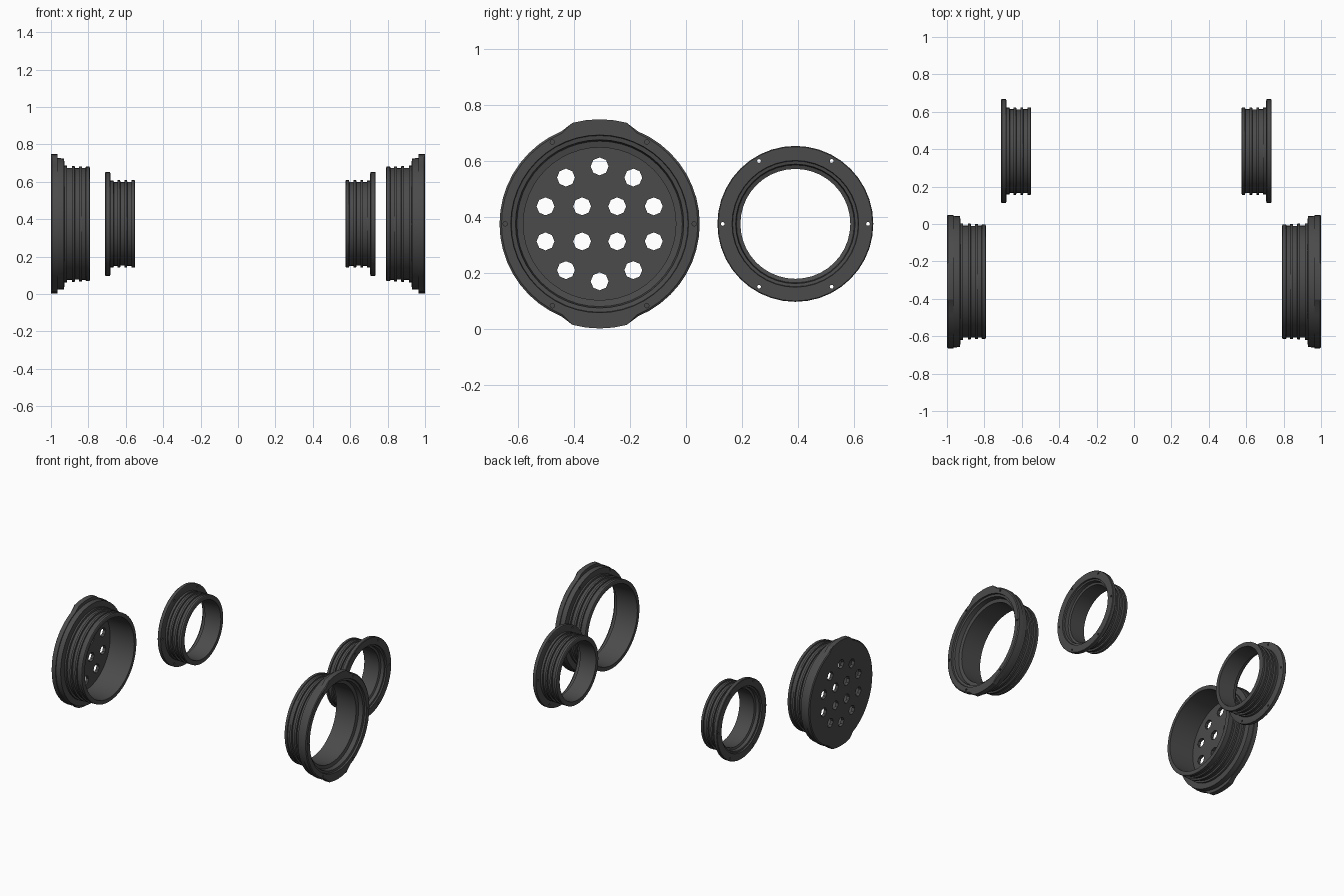
import bpy, bmesh
from math import sin, cos, pi, radians

if "Cube" in bpy.data.objects:
    bpy.data.objects.remove(bpy.data.objects["Cube"])

CZ = 0.375
mat = bpy.data.materials.new("dark_plastic")
mat.diffuse_color = (0.07, 0.07, 0.07, 1)
mat.use_nodes = True
mat.node_tree.nodes["Principled BSDF"].inputs["Base Color"].default_value = mat.diffuse_color


def lathe(name, profile, side, x0, cy, segs, tab=None):
    """Revolve (depth, radius) points about x; tab = (indices, radius) raises top and bottom lugs."""
    bm = bmesh.new()
    rows = []
    for s in range(segs):
        a = 2 * pi * s / segs
        lug = tab and abs(cos(a)) < sin(radians(16))
        row = []
        for i, (d, r) in enumerate(profile):
            if lug and i in tab[0]:
                r = tab[1]
            row.append(bm.verts.new((side * (x0 - d), cy + r * cos(a), CZ + r * sin(a))))
        rows.append(row)
    n = len(profile)
    for s in range(segs):
        A, B = rows[s], rows[(s + 1) % segs]
        for i in range(n):
            if profile[i][1] == 0 and profile[(i + 1) % n][1] == 0:
                continue
            j = (i + 1) % n
            bm.faces.new((A[i], B[i], B[j], A[j]))
    bmesh.ops.remove_doubles(bm, verts=bm.verts, dist=1e-5)
    bmesh.ops.recalc_face_normals(bm, faces=bm.faces)
    me = bpy.data.meshes.new(name)
    bm.to_mesh(me)
    bm.free()
    ob = bpy.data.objects.new(name, me)
    bpy.context.collection.objects.link(ob)
    me.materials.append(mat)
    return ob


def drill(ob, x, length, spots, r, sides=8):
    """Cut holes along x at the (y, z) spots."""
    bm = bmesh.new()
    for y, z in spots:
        rows = [[bm.verts.new((x + e * length / 2, y + r * cos(2 * pi * k / sides),
                               z + r * sin(2 * pi * k / sides))) for k in range(sides)]
                for e in (-1, 1)]
        bm.faces.new(rows[0])
        bm.faces.new(rows[1])
        for k in range(sides):
            m = (k + 1) % sides
            bm.faces.new((rows[0][k], rows[0][m], rows[1][m], rows[1][k]))
    bmesh.ops.recalc_face_normals(bm, faces=bm.faces)
    me = bpy.data.meshes.new("cutter")
    bm.to_mesh(me)
    bm.free()
    cut = bpy.data.objects.new("cutter", me)
    bpy.context.collection.objects.link(cut)
    cut.hide_render = True
    mod = ob.modifiers.new("holes", 'BOOLEAN')
    mod.operation, mod.solver, mod.object = 'DIFFERENCE', 'EXACT', cut
    bpy.context.view_layer.objects.active = ob
    bpy.ops.object.modifier_apply(modifier=mod.name)
    bpy.data.objects.remove(cut)


def finish(ob):
    bpy.ops.object.select_all(action='DESELECT')
    ob.select_set(True)
    bpy.context.view_layer.objects.active = ob
    bpy.ops.object.shade_smooth_by_angle(angle=radians(25))


def circle(cy, r):
    return [(cy + r * cos(k * pi / 3), CZ + r * sin(k * pi / 3)) for k in range(6)]


# Outer ribbed profile of the large rings, from outer face to inner end
BIG_OUT = [(0, .350), (.005, .357), (.035, .357), (.036, .352), (.07, .350), (.073, .312),
           (.085, .312), (.087, .300), (.112, .300), (.113, .310), (.127, .310), (.128, .298),
           (.150, .298), (.151, .308), (.165, .308), (.166, .300), (.185, .300), (.187, .306),
           (.205, .306), (.208, .300)]
BIG_OPEN = [(.208, .278), (.05, .272), (.045, .295), (.015, .300), (.012, .315), (0, .317)]
BIG_CLOSED = [(.208, .278), (.022, .274), (.022, 0), (0, 0)]
BIG_TAB = ((0, 1, 2), .373)
BY = -.308

ring = lathe("large_open_ring", BIG_OUT + BIG_OPEN, 1, 1.0, BY, 48, BIG_TAB)
drill(ring, .97, .12, circle(BY, .337), .008)
finish(ring)

# Closed ring with a perforated plate
cap = lathe("large_perforated_cap", BIG_OUT + BIG_CLOSED, -1, 1.0, BY, 48, BIG_TAB)
grid = [(0, .205), (.12, .165), (-.12, .165)] + [(y, .0625) for y in (-.193, -.0625, .0625, .193)]
drill(cap, -.99, .08, [(BY + y, CZ + s * z) for y, z in grid for s in (1, -1)], .032)
finish(cap)

# Small ribbed rings
SMALL = [(0, .275), (.003, .278), (.025, .278), (.028, .270), (.029, .232), (.045, .232),
         (.046, .224), (.066, .224), (.067, .234), (.080, .234), (.081, .223), (.102, .223),
         (.103, .234), (.117, .234), (.118, .225), (.140, .225), (.141, .234), (.157, .234),
         (.160, .229), (.160, .203), (.04, .196), (.035, .210), (.012, .213), (.010, .224), (0, .226)]
SY = .39
for label, side, x0 in (("right", 1, .735), ("left", -1, .71)):
    ob = lathe("small_ring_" + label, SMALL, side, x0, SY, 40)
    drill(ob, side * (x0 - .01), .07, circle(SY, .259), .007)
    finish(ob)
